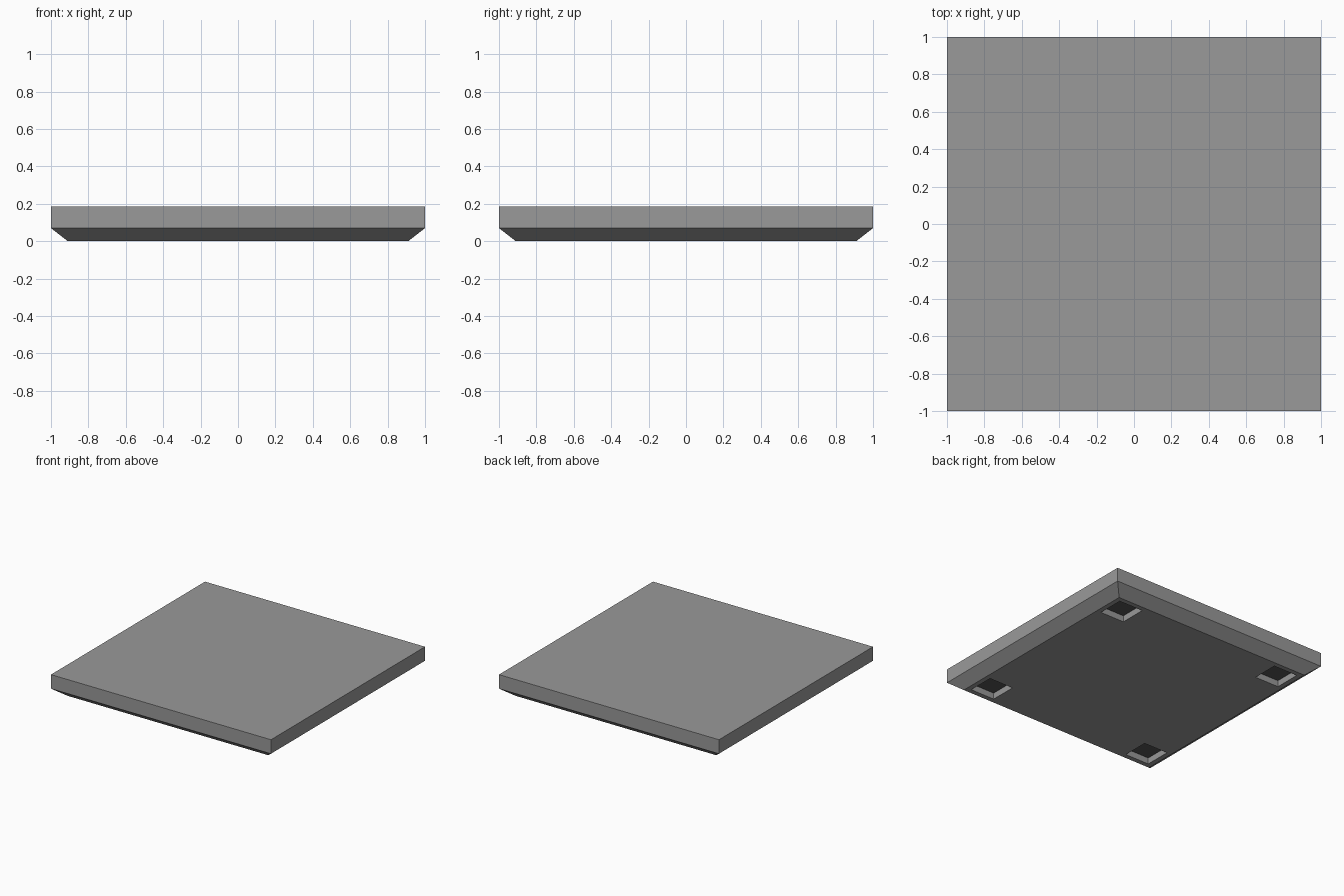
import bpy, bmesh

if "Cube" in bpy.data.objects:
    bpy.data.objects.remove(bpy.data.objects["Cube"])

HALF, BASE = 1.0, 0.91         # half width at the rim and at the underside
RIM_Z, TOP_Z = 0.07, 0.185     # bottom and top of the vertical rim
IN, OUT, DEPTH = 0.65, 0.87, 0.05    # corner sockets in the underside

bm = bmesh.new()

# Underside: grid of panels whose lines frame the four corner sockets
lines = [-BASE, -OUT, -IN, IN, OUT, BASE]
n = len(lines)
grid = [[bm.verts.new((x, y, 0)) for y in lines] for x in lines]
sockets = []
for i in range(n - 1):
    for j in range(n - 1):
        f = bm.faces.new((grid[i][j], grid[i][j + 1], grid[i + 1][j + 1], grid[i + 1][j]))
        if i in (1, 3) and j in (1, 3):
            sockets.append(f)


def raise_ring(edges, scale, z):
    """Extrude an edge loop to a new size and height."""
    geom = bmesh.ops.extrude_edge_only(bm, edges=edges)["geom"]
    for v in (g for g in geom if isinstance(g, bmesh.types.BMVert)):
        v.co = (v.co.x * scale, v.co.y * scale, z)
    return [g for g in geom if isinstance(g, bmesh.types.BMEdge) and g.is_boundary]


def paint(name, grey):
    mat = bpy.data.materials.new(name)
    mat.diffuse_color = (grey, grey, grey, 1)
    mat.use_nodes = True
    mat.node_tree.nodes["Principled BSDF"].inputs["Base Color"].default_value = mat.diffuse_color
    return mat


# Sloping lower edge, vertical rim and flat top
ring = [e for e in bm.edges if e.is_boundary]
ring = raise_ring(ring, HALF / BASE, RIM_Z)
ring = raise_ring(ring, 1.0, TOP_Z)
bmesh.ops.contextual_create(bm, geom=ring)

# Corner sockets sunk into the underside, with darker floors
bmesh.ops.inset_individual(bm, faces=sockets, thickness=0.003)
for f in sockets:
    f.material_index = 1
    for v in f.verts:
        v.co.z = DEPTH

bmesh.ops.recalc_face_normals(bm, faces=bm.faces)
mesh = bpy.data.meshes.new("floor_slab")
bm.to_mesh(mesh)
bm.free()
mesh.materials.append(paint("dark_grey", 0.32))
mesh.materials.append(paint("near_black", 0.09))

slab = bpy.data.objects.new("floor_slab", mesh)
bpy.context.collection.objects.link(slab)
bpy.context.view_layer.objects.active = slab
slab.select_set(True)
bpy.ops.object.shade_smooth_by_angle(angle=0.5)
